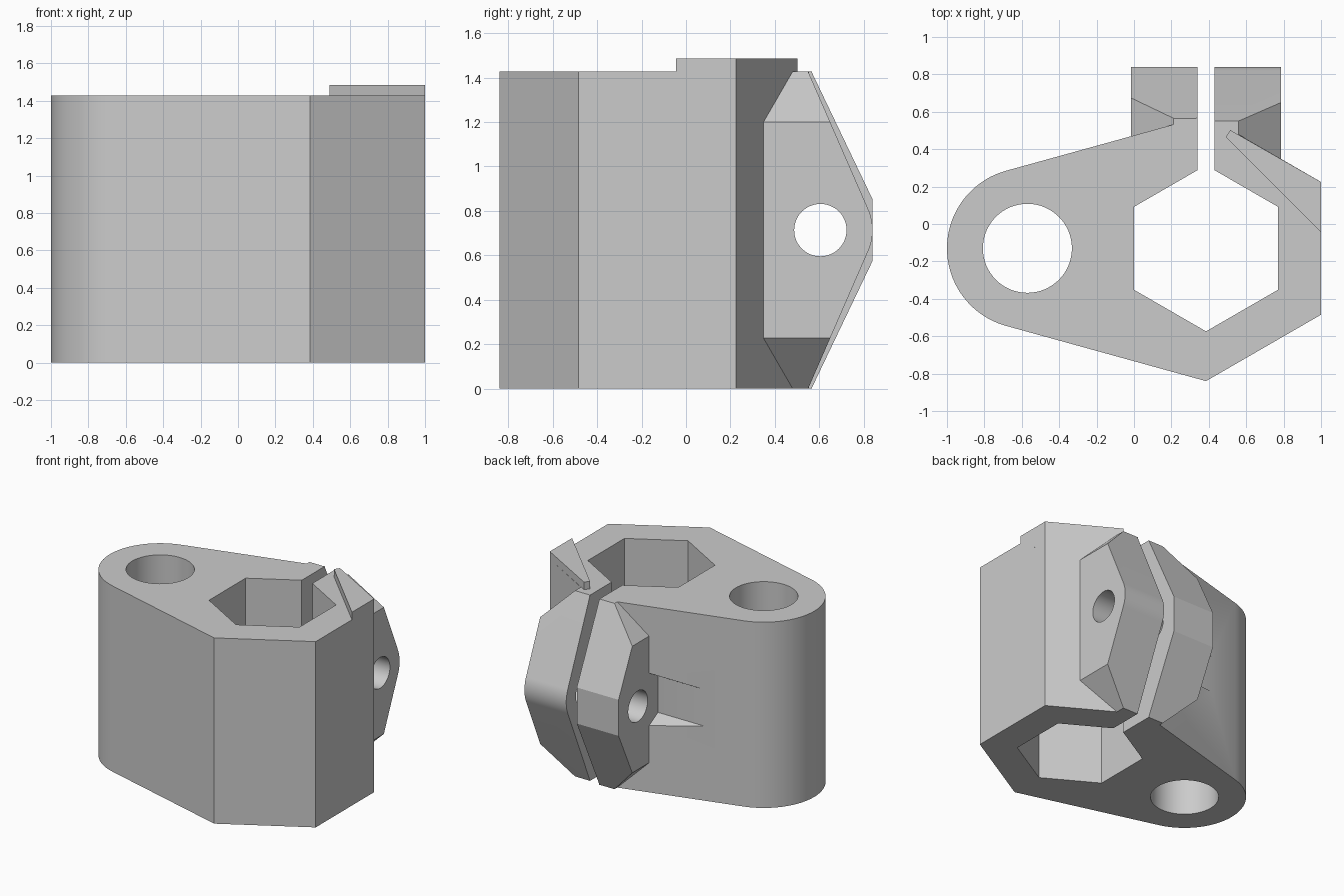
import bpy, bmesh
from math import sin, cos, pi, radians
from mathutils import Vector

cube = bpy.data.objects.get("Cube")
if cube:
    bpy.data.objects.remove(cube, do_unlink=True)

grey = bpy.data.materials.new("plain_grey")
grey.use_nodes = True
colour = (0.6, 0.6, 0.6, 1)
grey.diffuse_color = colour
grey.node_tree.nodes["Principled BSDF"].inputs["Base Color"].default_value = colour

H = 1.427                   # body height
MID = H / 2                 # bolt height
BOLT_Y = 0.605
AXIS_Y = -0.13              # shared by both vertical bores
PIVOT_X, HEX_X = -0.57, 0.385


def prism(name, outline, axis, start, end):
    """Extrude a 2D outline along x, y or z."""
    place = {"x": lambda a, b, t: (t, a, b),
             "y": lambda a, b, t: (a, t, b),
             "z": lambda a, b, t: (a, b, t)}[axis]
    bm = bmesh.new()
    face = bm.faces.new([bm.verts.new(place(a, b, start)) for a, b in outline])
    moved = bmesh.ops.extrude_face_region(bm, geom=[face])["geom"]
    offset = Vector(place(0, 0, end - start))
    bmesh.ops.translate(bm, vec=offset, verts=[v for v in moved if isinstance(v, bmesh.types.BMVert)])
    bmesh.ops.recalc_face_normals(bm, faces=bm.faces)
    mesh = bpy.data.meshes.new(name)
    bm.to_mesh(mesh)
    bm.free()
    mesh.materials.append(grey)
    obj = bpy.data.objects.new(name, mesh)
    bpy.context.collection.objects.link(obj)
    return obj


def arc(cx, cy, r, start, end, steps):
    """Points on an arc, angles in degrees."""
    angles = [radians(start + (end - start) * i / steps) for i in range(steps + 1)]
    return [(cx + r * cos(a), cy + r * sin(a)) for a in angles]


def ring(cx, cy, r, sides, turn=0):
    return arc(cx, cy, r, turn, turn + 360, sides)[:-1]


def combine(target, tool, operation):
    """Apply an exact boolean and remove the tool."""
    mod = target.modifiers.new(operation.lower(), "BOOLEAN")
    mod.operation, mod.object, mod.solver = operation, tool, "EXACT"
    bpy.context.view_layer.objects.active = target
    bpy.ops.object.modifier_apply(modifier=mod.name)
    bpy.data.objects.remove(tool, do_unlink=True)


# Body: round pivot end blending tangentially into a hexagonal end
hexagon = ring(HEX_X, AXIS_Y, 0.71, 6, -90)
outline = arc(PIVOT_X, AXIS_Y, 0.43, 105.4, 254.6, 48) + hexagon[:4]
body = prism("clamp_body", outline, "z", 0, H)

# Clamp lugs: one with a flat back, one with a rounded back
flat_back = [(0.33, 0), (0.565, 0), (0.84, 0.575), (0.84, H - 0.575), (0.565, H), (0.33, H)]
round_back = [(0.33, 0), (0.55, 0)] + arc(BOLT_Y, MID, 0.235, -23.5, 23.5, 16) + [(0.55, H), (0.33, H)]
OUT_R, OUT_L, CUT = -0.015, 0.785, 0.227
for name, profile, x0, x1 in (("right_lug", flat_back, OUT_R, 0.36),
                              ("left_lug", round_back, 0.41, OUT_L)):
    lug = prism(name, profile, "x", x0, x1)
    chamfer = [(OUT_R + CUT, 0), (OUT_L - CUT, 0), (OUT_L, CUT), (OUT_L, H - CUT),
               (OUT_L - CUT, H), (OUT_R + CUT, H), (OUT_R, H - CUT), (OUT_R, CUT)]
    combine(lug, prism("lug_chamfer", chamfer, "y", 0, 1), "INTERSECT")
    combine(body, lug, "UNION")

# Raised wedge on the top corner
wedge = [(1, -0.045), (1, 0.225), (0.515, 0.502), (0.49, 0.465)]
combine(body, prism("top_wedge", wedge, "z", H - 0.1, 1.485), "UNION")

# Vertical bores, clamp slot, bolt hole and nut recess
slot = [(0.34, -0.1), (0.43, -0.1), (0.43, 1), (0.34, 1)]
cutters = [
    prism("pivot_bore", ring(PIVOT_X, AXIS_Y, 0.238, 64), "z", -0.2, 2),
    prism("hex_bore", ring(HEX_X, AXIS_Y, 0.444, 6, -90), "z", -0.2, 2),
    prism("clamp_slot", slot, "z", -0.2, 2),
    prism("bolt_hole", ring(BOLT_Y, MID, 0.118, 48), "x", -0.5, 1.2),
    prism("nut_recess", ring(BOLT_Y, MID, 0.28, 6, 30), "x", -0.8, OUT_R),
]
for cutter in cutters:
    combine(body, cutter, "DIFFERENCE")

# Smooth shading with crisp edges
bpy.ops.object.select_all(action="DESELECT")
body.select_set(True)
bpy.context.view_layer.objects.active = body
bpy.ops.object.shade_smooth_by_angle(angle=radians(20))
